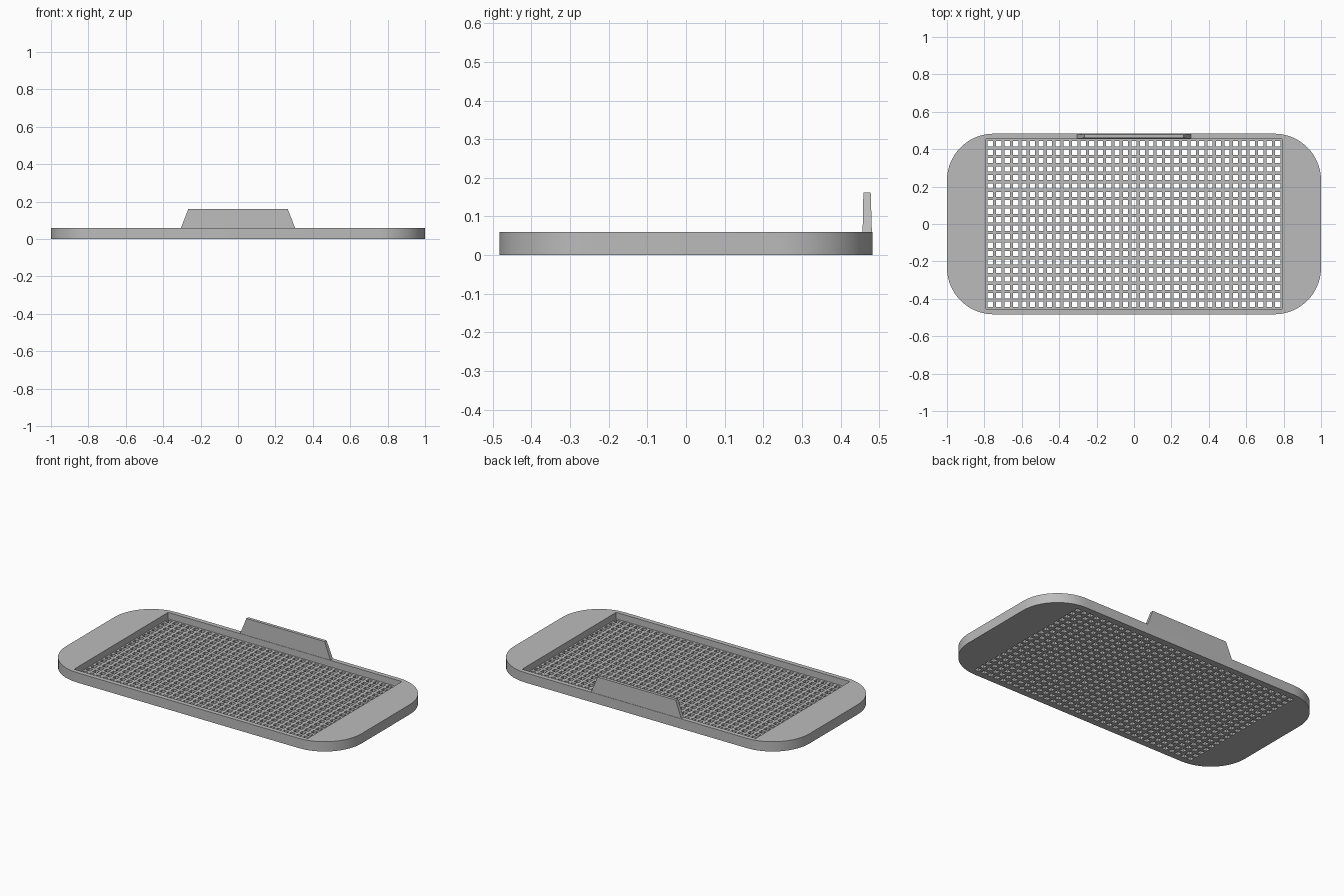
import bpy, bmesh, math

if "Cube" in bpy.data.objects:
    bpy.data.objects.remove(bpy.data.objects["Cube"])

HALF_X, HALF_Y, HEIGHT, RADIUS = 1.0, 0.483, 0.06, 0.25
COLS, ROWS, PITCH, HOLE = 35, 20, 0.0452, 0.028
GRID_TOP = 0.02
IN_X, IN_Y = COLS * PITCH / 2, ROWS * PITCH / 2 + 0.003

grey = bpy.data.materials.new("plain grey")
grey.diffuse_color = (0.5, 0.5, 0.5, 1)
grey.use_nodes = True
grey.node_tree.nodes["Principled BSDF"].inputs["Base Color"].default_value = grey.diffuse_color


def finish(bm, name):
    bmesh.ops.recalc_face_normals(bm, faces=bm.faces)
    mesh = bpy.data.meshes.new(name)
    bm.to_mesh(mesh)
    bm.free()
    mesh.materials.append(grey)
    obj = bpy.data.objects.new(name, mesh)
    bpy.context.collection.objects.link(obj)
    return obj


def raise_faces(bm, height):
    """Extrude the flat faces into a closed solid."""
    new = bmesh.ops.extrude_face_region(bm, geom=bm.faces[:], use_keep_orig=True)
    for v in new["geom"]:
        if isinstance(v, bmesh.types.BMVert):
            v.co.z += height


def add_loop(bm, points):
    verts = [bm.verts.new((x, y, 0)) for x, y in points]
    return [bm.edges.new((verts[i - 1], verts[i])) for i in range(len(verts))]


# Rounded tray frame around a rectangular opening
outline = []
for k, (sx, sy) in enumerate([(1, 1), (-1, 1), (-1, -1), (1, -1)]):
    for i in range(17):
        a = math.pi / 2 * (k + i / 16)
        outline.append((sx * (HALF_X - RADIUS) + RADIUS * math.cos(a),
                        sy * (HALF_Y - RADIUS) + RADIUS * math.sin(a)))
bm = bmesh.new()
edges = add_loop(bm, outline)
edges += add_loop(bm, [(IN_X, IN_Y), (-IN_X, IN_Y), (-IN_X, -IN_Y), (IN_X, -IN_Y)])
bmesh.ops.triangle_fill(bm, edges=edges, use_beauty=True)
bmesh.ops.dissolve_limit(bm, angle_limit=0.01, verts=[], edges=bm.edges[:])
raise_faces(bm, HEIGHT)
frame = finish(bm, "tray_frame")
bpy.context.view_layer.objects.active = frame
frame.select_set(True)
bpy.ops.object.shade_smooth_by_angle(angle=math.radians(30))


# Perforated floor: odd-odd cells are left open as holes
def stops(count, edge):
    s = [-edge]
    for i in range(count):
        c = (i - (count - 1) / 2) * PITCH
        s += [c - HOLE / 2, c + HOLE / 2]
    return s + [edge]


xs, ys = stops(COLS, IN_X), stops(ROWS, IN_Y)
bm = bmesh.new()
v = [[bm.verts.new((x, y, 0)) for y in ys] for x in xs]
for i in range(len(xs) - 1):
    for j in range(len(ys) - 1):
        if not (i % 2 and j % 2):
            bm.faces.new((v[i][j], v[i + 1][j], v[i + 1][j + 1], v[i][j + 1]))
raise_faces(bm, GRID_TOP)
finish(bm, "perforated_floor")

# Tapered handle tab on the back rim
bm = bmesh.new()
rings = []
for z, hx, y0, y1 in [(HEIGHT, 0.305, 0.457, 0.481), (0.162, 0.265, 0.459, 0.478)]:
    rings.append([bm.verts.new(p) for p in
                  [(-hx, y0, z), (hx, y0, z), (hx, y1, z), (-hx, y1, z)]])
low, top = rings
bm.faces.new(low)
bm.faces.new(top)
for i in range(4):
    bm.faces.new((low[i - 1], low[i], top[i], top[i - 1]))
finish(bm, "back_tab")
